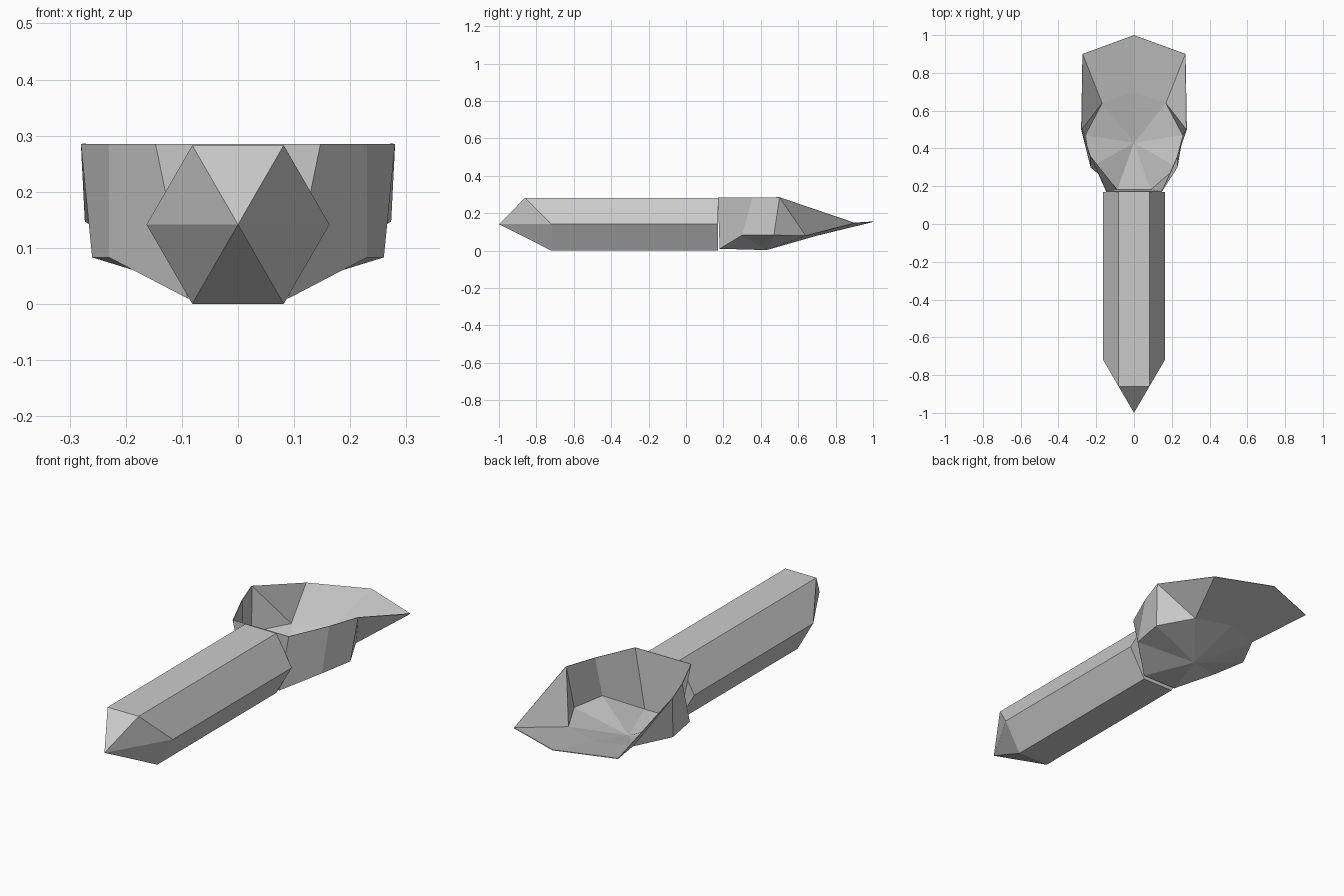
import bpy, bmesh, math

if "Cube" in bpy.data.objects:
    bpy.data.objects.remove(bpy.data.objects["Cube"])

mat = bpy.data.materials.new("plain grey")
mat.diffuse_color = (0.6, 0.6, 0.6, 1)
mat.use_nodes = True
mat.node_tree.nodes["Principled BSDF"].inputs["Base Color"].default_value = mat.diffuse_color


def finish(name, bm):
    mesh = bpy.data.meshes.new(name)
    bm.to_mesh(mesh)
    bm.free()
    mesh.materials.append(mat)
    obj = bpy.data.objects.new(name, mesh)
    bpy.context.collection.objects.link(obj)
    return obj


# Handle: hexagonal bar with a bevelled point at the front
R, MID, BACK = 0.163, 0.1415, 0.17
bm = bmesh.new()
front, back = [], []
for i in range(6):
    a = math.radians(60 * i)
    x, z = R * math.cos(a), MID + R * math.sin(a)
    y = -0.86 if z > MID + 0.05 else -0.72
    front.append(bm.verts.new((x, y, z)))
    back.append(bm.verts.new((x, BACK, z)))
tip = bm.verts.new((0, -1, MID))
for i in range(6):
    j = (i + 1) % 6
    bm.faces.new((front[i], front[j], back[j], back[i]))
    bm.faces.new((front[j], front[i], tip))
bm.faces.new(back)
bmesh.ops.recalc_face_normals(bm, faces=bm.faces)
finish("handle", bm)

# Scoop: faceted floor fan, walls and flared front lip, mirrored across x
floor_half = [(0, 0.70, 0.08), (0.17, 0.64, 0.08), (0.26, 0.47, 0.083),
              (0.23, 0.30, 0.083), (0.09, 0.18, 0.01)]
rim_half = [(0, 1.0, 0.153), (0.273, 0.90, 0.147), (0.28, 0.50, 0.285),
            (0.23, 0.355, 0.285), (0.147, 0.17, 0.285)]


def ring(bm, half):
    pts = half + [(-x, y, z) for x, y, z in reversed(half[1:])]
    return [bm.verts.new(p) for p in pts]


bm = bmesh.new()
floor, rim = ring(bm, floor_half), ring(bm, rim_half)
centre = bm.verts.new((0, 0.43, 0.003))
n = len(floor)
for i in range(n):
    j = (i + 1) % n
    bm.faces.new((centre, floor[j], floor[i]))
    if i in (1, n - 2):     # twisted side walls, split from lip corner to rim
        low, high = (i, j) if i == 1 else (j, i)
        bm.faces.new((floor[low], floor[high], rim[high]))
        bm.faces.new((floor[low], rim[high], rim[low]))
    else:
        bm.faces.new((floor[i], floor[j], rim[j], rim[i]))
bmesh.ops.recalc_face_normals(bm, faces=bm.faces)
bm.normal_update()
if centre.link_faces[0].normal.z > 0:
    bmesh.ops.reverse_faces(bm, faces=bm.faces)
scoop = finish("scoop", bm)
shell = scoop.modifiers.new("thin_shell", 'SOLIDIFY')
shell.thickness = 0.003
shell.offset = -1
